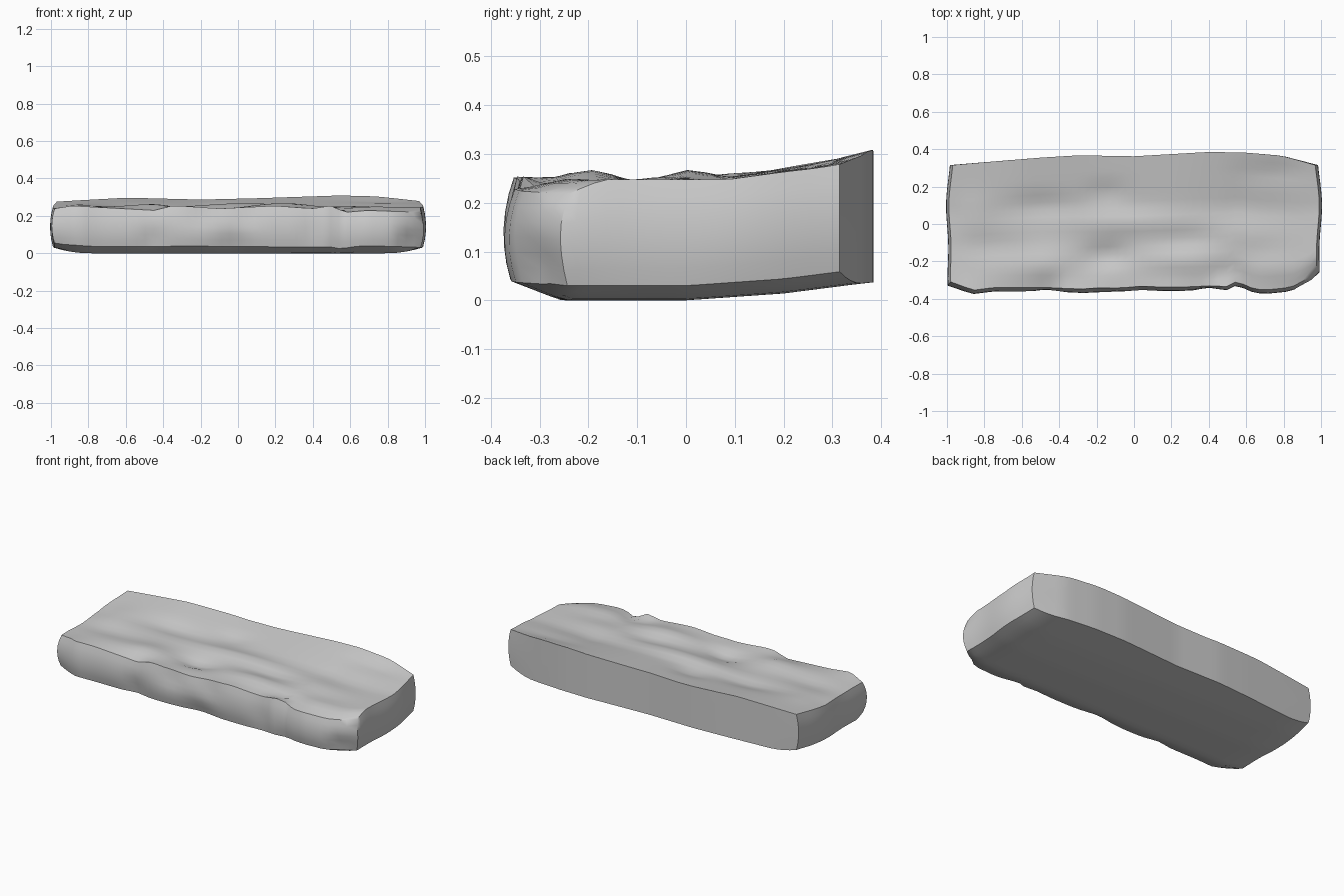
import bpy
import bmesh
from math import exp, sin

cube = bpy.data.objects.get("Cube")
if cube:
    bpy.data.objects.remove(cube, do_unlink=True)


def curve(points, t):
    """Linear interpolation through sorted (position, value) pairs."""
    if t <= points[0][0]:
        return points[0][1]
    for (a, va), (b, vb) in zip(points, points[1:]):
        if t <= b:
            return va + (vb - va) * (t - a) / (b - a)
    return points[-1][1]


def bump(dx, dy, rx, ry):
    return exp(-(dx / rx) ** 2 - (dy / ry) ** 2)


# Plan outline of the slab
front_edge = [(-1, -.33), (-.87, -.375), (-.75, -.36), (-.5, -.36), (-.27, -.37),
              (0, -.36), (.5, -.355), (.56, -.325), (.62, -.36), (.7, -.375),
              (.85, -.36), (.95, -.31), (1, -.26)]
back_edge = [(-1, .315), (-.5, .355), (-.3, .367), (0, .362), (.4, .385),
             (.6, .382), (.8, .365), (1, .315)]

# Height of the top along the front and back rims, and of the underside
front_rim = [(-1, .245), (-.9, .26), (-.45, .235), (-.35, .262), (-.1, .245),
             (.2, .26), (.4, .245), (.5, .26), (.58, .225), (.7, .235), (1, .225)]
back_rim = [(-1, .282), (-.6, .303), (-.2, .293), (.1, .3), (.55, .315),
            (.75, .31), (1, .285)]
underside = [(-.37, .045), (-.26, .006), (0, .006), (.2, .02), (.38, .043)]

# Weathered lumps and hollows on top: x, y, x radius, y radius, height
lumps = [(-.05, .01, .3, .06, .024), (-.15, -.17, .12, .06, -.03),
         (.25, -.2, .2, .06, .018), (-.45, -.22, .14, .09, .02),
         (-.75, -.12, .2, .07, -.014), (-.5, .1, .16, .06, -.014),
         (.3, -.08, .16, .05, -.014), (.6, -.05, .2, .08, .014),
         (.72, -.24, .14, .07, .012), (-.15, .17, .1, .05, -.014),
         (.5, -.28, .09, .06, -.02), (-.85, .05, .1, .1, .01),
         (.75, .28, .18, .05, -.012)]
# Chips in the front face: x, height, x radius, z radius, depth
chips = [(-.45, .08, .06, .08, .02), (-.02, .05, .1, .06, .02),
         (.05, .2, .06, .06, .012), (.4, .13, .06, .1, .015),
         (.92, .08, .05, .06, .03), (-.2, .2, .08, .05, .012)]


def shape_point(u, v, w):
    """Map a point of a unit block to the worn slab."""
    x = u * .99
    back = (v + 1) / 2
    y = curve(front_edge, u) * (1 - back) + curve(back_edge, u) * back
    middle = .25 + .006 * sin(7 * x)
    top = curve([(-1, curve(front_rim, u)), (-.7, middle), (.2, middle),
                 (1, curve(back_rim, u))], v)
    inside = 1 - abs(v) ** 6
    for lx, ly, rx, ry, h in lumps:
        top += inside * h * bump(x - lx, y - ly, rx, ry)
    base = curve(underside, y) + .03 * max(0, (abs(u) - .8) / .2) ** 2
    z = base + (top - base) * w
    # Rounded front face with chips, straight back
    nearness = max(0, -v) ** 4
    y += nearness * .07 * (w - .45) ** 2
    for cx, cz, rx, rz, d in chips:
        y += nearness * d * bump(x - cx, z - cz, rx, rz)
    # Slightly bulging ends
    x += u ** 7 * (.01 * (1 - v * v) - .06 * (w - .5) ** 2 + .006 * sin(14 * y))
    return x, y, z


# Block sliced into an even grid, then worn into shape
bm = bmesh.new()
bmesh.ops.create_cube(bm, size=2)
for axis, count in ((0, 44), (1, 18), (2, 6)):
    normal = [0, 0, 0]
    normal[axis] = 1
    for i in range(1, count):
        spot = [0, 0, 0]
        spot[axis] = 2 * i / count - 1
        bmesh.ops.bisect_plane(bm, geom=bm.verts[:] + bm.edges[:] + bm.faces[:],
                               plane_co=spot, plane_no=normal)
for vert in bm.verts:
    u, v, w = vert.co
    vert.co = shape_point(u, v, (w + 1) / 2)
bmesh.ops.recalc_face_normals(bm, faces=bm.faces[:])

# Stand on the ground
low = min(vert.co.z for vert in bm.verts)
for vert in bm.verts:
    vert.co.z -= low

mesh = bpy.data.meshes.new("stone_slab")
bm.to_mesh(mesh)
bm.free()
slab = bpy.data.objects.new("stone_slab", mesh)
bpy.context.collection.objects.link(slab)

# Plain grey stone
stone = bpy.data.materials.new("grey_stone")
stone.use_nodes = True
grey = (.6, .6, .6, 1)
stone.diffuse_color = grey
stone.node_tree.nodes["Principled BSDF"].inputs["Base Color"].default_value = grey
mesh.materials.append(stone)

bpy.ops.object.select_all(action="DESELECT")
slab.select_set(True)
bpy.context.view_layer.objects.active = slab
bpy.ops.object.shade_smooth_by_angle(angle=.7)
